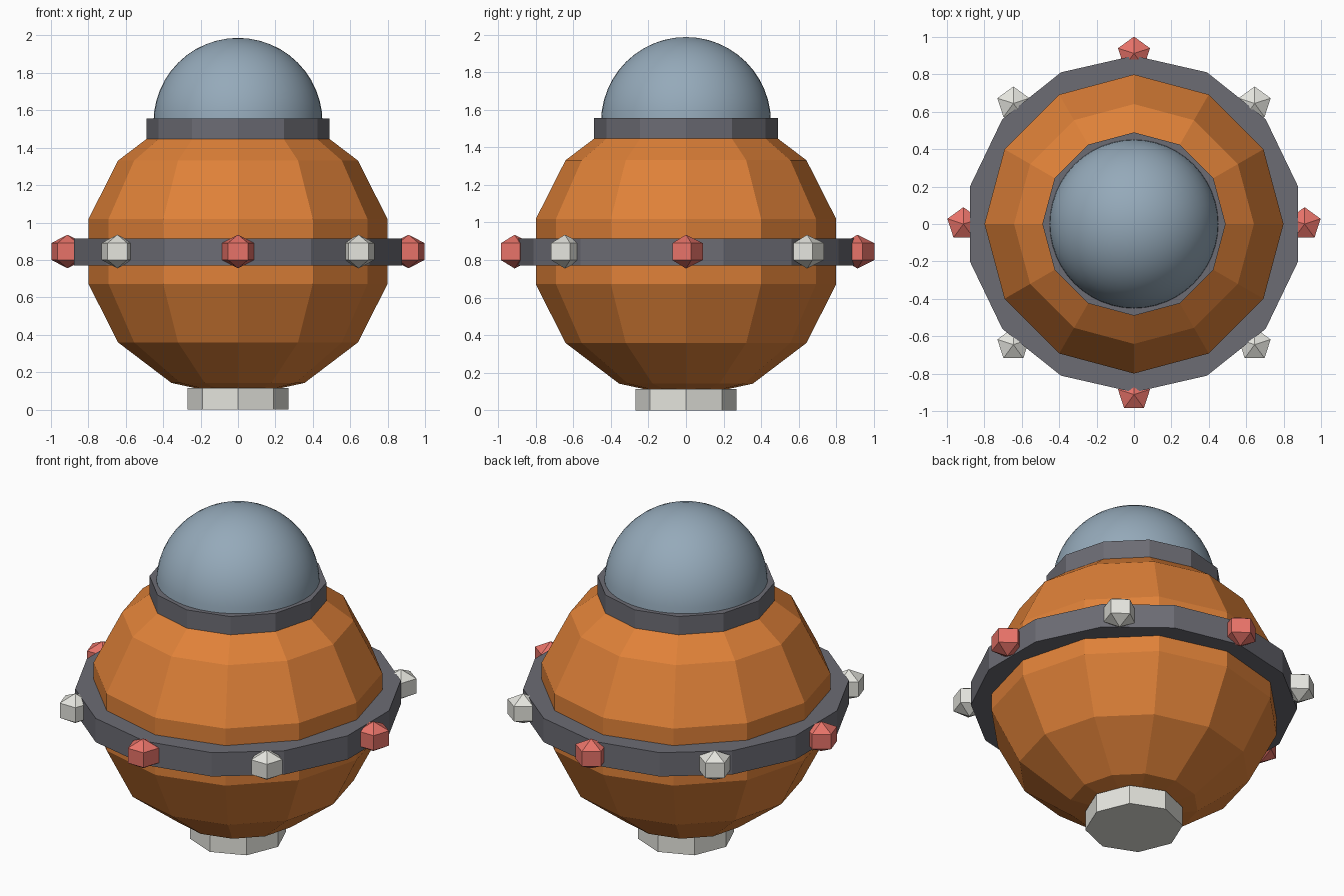
import bpy, bmesh, math
from mathutils import Matrix

if "Cube" in bpy.data.objects:
    bpy.data.objects.remove(bpy.data.objects["Cube"])


def material(name, rgb):
    m = bpy.data.materials.new(name)
    m.diffuse_color = (*rgb, 1)
    m.use_nodes = True
    m.node_tree.nodes["Principled BSDF"].inputs["Base Color"].default_value = m.diffuse_color
    return m


ORANGE = material("orange", (0.74, 0.22, 0.04))
DARK = material("dark_grey", (0.15, 0.15, 0.175))
GLASS = material("glass_blue", (0.30, 0.40, 0.49))
PALE = material("pale", (0.78, 0.78, 0.73))
RED = material("red", (0.80, 0.17, 0.14))


def finish(name, bm, mat, loc):
    me = bpy.data.meshes.new(name)
    bmesh.ops.recalc_face_normals(bm, faces=bm.faces)
    bm.to_mesh(me)
    bm.free()
    me.materials.append(mat)
    ob = bpy.data.objects.new(name, me)
    ob.location = loc
    bpy.context.collection.objects.link(ob)
    return ob


def ball(name, segs, rings, r, rz, loc, mat, half=False):
    """Sphere with its first meridian on +y; half keeps the upper part only."""
    bm = bmesh.new()
    bmesh.ops.create_uvsphere(bm, u_segments=segs, v_segments=rings, radius=1,
                              matrix=Matrix.Diagonal((r, r, rz, 1)))
    if half:
        low = [v for v in bm.verts if v.co.z < -1e-4]
        bmesh.ops.delete(bm, geom=low, context='VERTS')
    return finish(name, bm, mat, loc)


def drum(name, sides, r, z0, z1, mat):
    """Flat-sided disc between two heights, one corner on the y axis."""
    bm = bmesh.new()
    bmesh.ops.create_cone(bm, cap_ends=True, segments=sides, radius1=r, radius2=r, depth=z1 - z0)
    # put a corner exactly on +y
    v = bm.verts[:][0].co
    turn = math.pi / 2 - math.atan2(v.y, v.x)
    bmesh.ops.rotate(bm, verts=bm.verts, matrix=Matrix.Rotation(turn, 3, 'Z'))
    return finish(name, bm, mat, (0, 0, (z0 + z1) / 2))


# Faceted body and foot
ball("body", 12, 7, 0.82, 0.78, (0, 0, 0.845), ORANGE)
drum("foot", 8, 0.27, 0.0, 0.115, PALE)

# Belt and collar
drum("belt", 14, 0.90, 0.77, 0.915, DARK)
drum("collar", 12, 0.49, 1.435, 1.557, DARK)

# Smooth glass dome
dome = ball("dome", 48, 24, 0.452, 0.452, (0, 0, 1.535), GLASS, half=True)
for p in dome.data.polygons:
    p.use_smooth = True

# Eight lights on the belt, alternating colours, all facing the same way
for i in range(8):
    a = i * math.pi / 4
    ball(f"light_{i + 1}", 5, 3, 0.104, 0.09,
         (0.912 * math.cos(a), 0.912 * math.sin(a), 0.845), PALE if i % 2 else RED)
